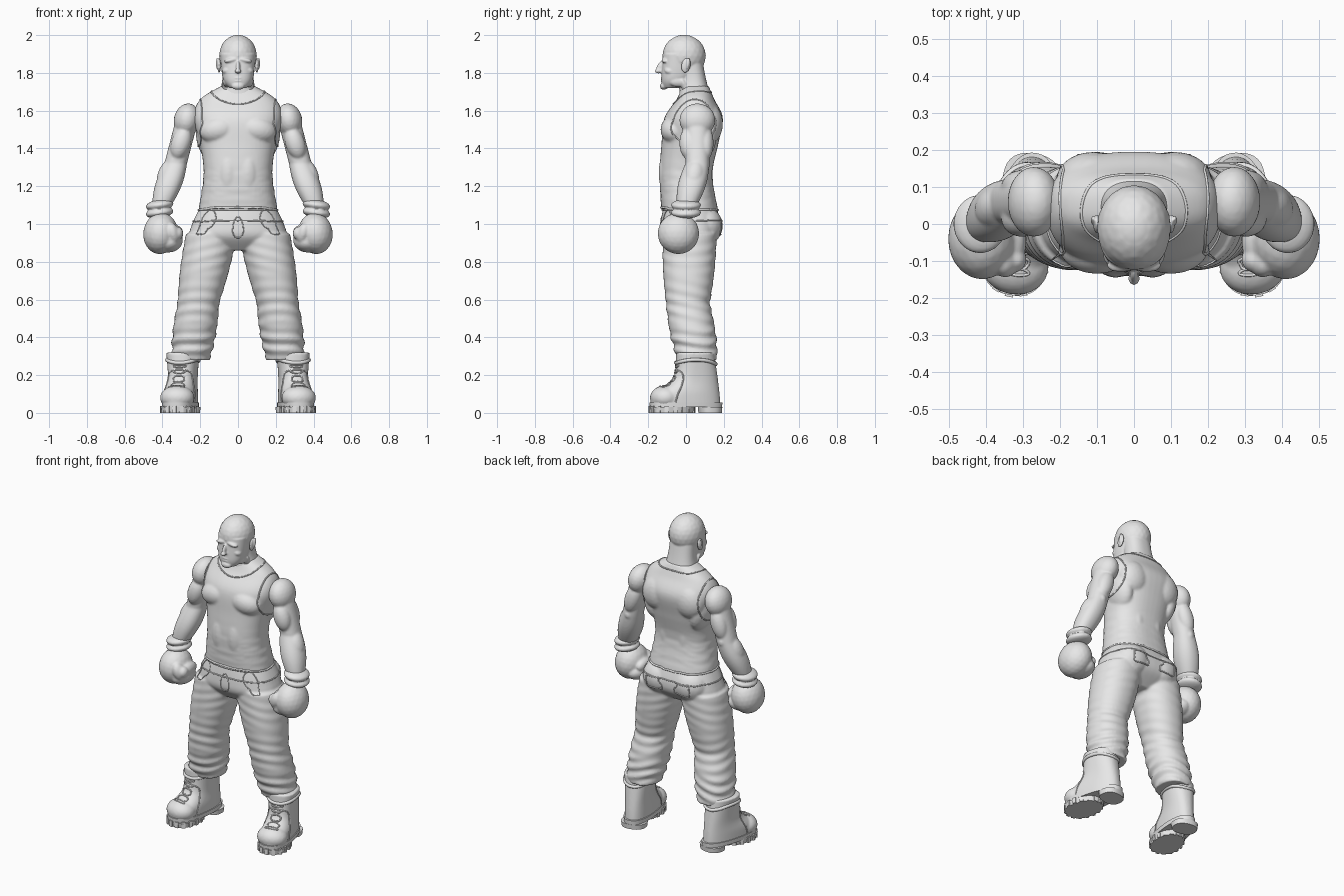
import bpy
import bmesh
from math import sin, cos, pi, radians, exp, copysign
from mathutils import Vector, Matrix, Euler

if "Cube" in bpy.data.objects:
    bpy.data.objects.remove(bpy.data.objects["Cube"])

clay = bpy.data.materials.new("clay_grey")
clay.use_nodes = True
clay.diffuse_color = (0.8, 0.8, 0.8, 1)
clay.node_tree.nodes["Principled BSDF"].inputs["Base Color"].default_value = clay.diffuse_color


def spline(rows, steps=8):
    """Smoothly interpolate rows of numbers."""
    out = []
    last = len(rows) - 1
    for i in range(last):
        quad = (rows[max(i - 1, 0)], rows[i], rows[i + 1], rows[min(i + 2, last)])
        for k in range(steps):
            t = k / steps
            out.append([b + t / 2 * (c - a + t * (2 * a - 5 * b + 4 * c - d + t * (3 * (b - c) + d - a)))
                        for a, b, c, d in zip(*quad)])
    return out + [rows[last]]


def oval(power, count=48):
    """Angles and points of a unit oval; a higher power is squarer."""
    for j in range(count):
        angle = 2 * pi * j / count
        c, s = cos(angle), sin(angle)
        yield angle, copysign(abs(c) ** (2 / power), c), copysign(abs(s) ** (2 / power), s)


def tube(bm, sections, power, fold):
    """Closed skin through level ovals: x, y, z, half width, half depth."""
    rings = []
    for x, y, z, wide, deep in sections:
        ring = []
        for angle, px, py in oval(power):
            swell = 1 + (fold(angle, z) if fold else 0)
            ring.append(bm.verts.new((x + wide * swell * px, y + deep * swell * py, z)))
        rings.append(ring)
    for low, high in zip(rings, rings[1:]):
        for j in range(len(low)):
            bm.faces.new((low[j - 1], low[j], high[j], high[j - 1]))
    bm.faces.new(rings[0])
    bm.faces.new(rings[-1])


def loft(bm, rows, power=2.4, fold=None, steps=8):
    """Body on the centre line: y, z, half width, half depth."""
    tube(bm, [(0, *row) for row in spline(rows, steps)], power, fold)


def limb(bm, start, end, start_radius, end_radius, belly, fold=None, steps=30):
    """Limb between two joints, swelling in the middle."""
    sections = []
    for i in range(steps + 1):
        t = i / steps
        radius = start_radius + (end_radius - start_radius) * t + belly * sin(pi * t)
        sections.append((*start.lerp(end, t), radius, radius * 1.05))
    tube(bm, sections, 2.2, fold)


def ball(bm, centre, radii, nod=0, splay=0):
    turn = Euler((radians(nod), radians(splay), 0))
    matrix = Matrix.LocRotScale(Vector(centre), turn, Vector(radii))
    bmesh.ops.create_icosphere(bm, subdivisions=3, radius=1, matrix=matrix)


def finish(name, bm, voxel=None, soften=3):
    """Mirror the half body, fuse its masses and soften them."""
    bmesh.ops.recalc_face_normals(bm, faces=bm.faces)
    mesh = bpy.data.meshes.new(name)
    bm.to_mesh(mesh)
    bm.free()
    mesh.shade_smooth()
    mesh.set_sharp_from_angle(angle=radians(40))
    mesh.materials.append(clay)
    obj = bpy.data.objects.new(name, mesh)
    bpy.context.collection.objects.link(obj)
    obj.modifiers.new("mirror", "MIRROR").use_mirror_merge = False
    if voxel:
        fuse = obj.modifiers.new("fuse", "REMESH")
        fuse.mode = "VOXEL"
        fuse.voxel_size = voxel
        fuse.use_smooth_shade = True
        smooth = obj.modifiers.new("smooth", "SMOOTH")
        smooth.iterations = soften
    return obj


def seam(name, target, centre, radii, tilt=(0, 0), power=2, thick=.004, place=Matrix()):
    """Raised oval seam on both sides, laid onto the surface of the target."""
    bpy.context.view_layer.update()
    surface = target.evaluated_get(bpy.context.evaluated_depsgraph_get())
    turn = Euler((radians(tilt[0]), radians(tilt[1]), 0)).to_matrix()
    curve = bpy.data.curves.new(name, "CURVE")
    curve.dimensions = "3D"
    curve.bevel_depth = thick
    curve.bevel_resolution = 2
    for side in (1, -1):
        line = curve.splines.new("POLY")
        line.use_cyclic_u = True
        path = [place @ (Vector(centre) + turn @ Vector((radii[0] * px, radii[1] * py, 0)))
                for angle, px, py in oval(power)]
        line.points.add(len(path) - 1)
        for dot, spot in zip(line.points, path):
            spot.x *= side
            dot.co = (*surface.closest_point_on_mesh(spot)[1], 1)
    curve.materials.append(clay)
    bpy.context.collection.objects.link(bpy.data.objects.new(name, curve))


def crease(z, height, spread, depth, phase):
    """Cloth fold that fades out away from one height."""
    return depth * exp(-((z - height) / spread) ** 2) * sin(100 * z + phase)


# Joints of the left side
shoulder = Vector((.26, .06, 1.59))
elbow = Vector((.33, .06, 1.32))
wrist = Vector((.41, 0, 1.08))
fist = Vector((.41, -.04, .95))
hip = Vector((.14, .02, .95))
knee = Vector((.21, .01, .58))
ankle = Vector((.25, .06, .28))
forward = Vector((0, -1, 0))
outward = Vector((1, 0, 0))

# Head, neck and face
bm = bmesh.new()
ball(bm, (0, -.01, 1.89), (.1, .115, .112))
loft(bm, [(-.08, 1.72, .045, .04), (-.05, 1.77, .08, .08), (-.02, 1.9, .095, .1)])
loft(bm, [(.05, 1.6, .12, .1), (.04, 1.75, .085, .07), (.02, 1.85, .08, .07)])
ball(bm, (0, -.135, 1.83), (.011, .02, .036), nod=-22)
ball(bm, (0, -.147, 1.81), (.016, .018, .013))
ball(bm, (.035, -.112, 1.868), (.04, .018, .012), splay=12)
ball(bm, (.035, -.104, 1.845), (.014, .012, .01))
ball(bm, (.055, -.085, 1.815), (.03, .03, .02), splay=25)
ball(bm, (.06, -.04, 1.755), (.022, .05, .03))
ball(bm, (0, -.118, 1.73), (.034, .02, .02))
for lip in (1.772, 1.757):
    ball(bm, (0, -.121, lip), (.028, .013, .006))
ball(bm, (.05, .01, 1.7), (.022, .022, .08), nod=25, splay=25)
finish("head_and_neck", bm, voxel=.005)

# Ears with a raised rim
bm = bmesh.new()
ball(bm, (.1, 0, 1.84), (.01, .025, .04), nod=-12)
ball(bm, (.11, .01, 1.85), (.007, .01, .03), nod=-12)
finish("ears", bm, voxel=.004)


# Tank top with chest, back and belly muscles
def shirt_fold(angle, z):
    return crease(z, 1.2, .1, .014, 3 * cos(angle) + 2 * sin(3 * angle))


bm = bmesh.new()
loft(bm, [(.02, 1.07, .21, .15), (0, 1.26, .182, .14), (.02, 1.42, .2, .15), (.04, 1.56, .235, .155),
          (.05, 1.66, .2, .1), (.05, 1.73, .09, .07)], fold=shirt_fold)
ball(bm, (.1, -.06, 1.5), (.105, .075, .075), splay=12)
ball(bm, (.11, .12, 1.53), (.1, .075, .11), splay=-10)
ball(bm, (.16, .06, 1.45), (.06, .1, .12), splay=12)
ball(bm, (.05, -.09, 1.27), (.06, .055, .13))
ball(bm, (.06, .09, 1.28), (.05, .05, .15))
tank_top = finish("tank_top", bm, voxel=.008)
seam("neckline", tank_top, (0, .04, 1.68), (.13, .13), tilt=(14, 0))
seam("armholes", tank_top, (.21, .04, 1.54), (.13, .13), tilt=(0, 90))
seam("shirt_hem", tank_top, (0, 0, 1.08), (.3, .3), thick=.006)

# Bare arms
bm = bmesh.new()
limb(bm, shoulder, elbow, .06, .06, 0)
limb(bm, elbow, wrist, .06, .045, .018)
ball(bm, elbow, (.058, .06, .06))
ball(bm, shoulder.lerp(elbow, .15), (.07, .095, .09), splay=-12)
ball(bm, shoulder.lerp(elbow, .6) + forward * .045, (.052, .05, .09), splay=-18)
ball(bm, shoulder.lerp(elbow, .6) - forward * .04, (.05, .046, .1), splay=-18)
ball(bm, elbow.lerp(wrist, .25) + outward * .025, (.05, .055, .09), nod=-12, splay=-20)
ball(bm, elbow - forward * .045, (.026, .024, .03))
finish("arms", bm, voxel=.007)

# Boxing gloves: fist, curled fingers, thumb and padded cuff
bm = bmesh.new()
ball(bm, fist, (.092, .11, .11), splay=-8)
ball(bm, fist - outward * .05 + Vector((0, 0, -.045)), (.068, .09, .055), splay=15)
ball(bm, fist - outward * .09, (.03, .07, .04))
ball(bm, fist - outward * .065 + forward * .06, (.035, .043, .06), nod=15, splay=15)
ball(bm, fist - outward * .09 + forward * .055, (.03, .035, .035))
finish("gloves", bm, voxel=.007)
bm = bmesh.new()
for rise in (-.02, .02):
    ball(bm, wrist + Vector((.005, 0, rise)), (.074, .08, .03), splay=8)
finish("glove_cuffs", bm, voxel=.006)


# Jeans with folds at the hips, knees and ankles
def leg_fold(angle, z):
    return (crease(z, .36, .09, .06, 2 * cos(angle) + sin(2 * angle))
            + crease(z, .56, .12, .03, 3 * sin(angle)) + crease(z, .84, .1, .015, 4 * cos(angle)))


bm = bmesh.new()
loft(bm, [(.02, 1.09, .2, .14), (.025, 1, .243, .16), (.02, .93, .25, .15), (.01, .86, .14, .08)])
limb(bm, hip, knee, .135, .11, .008, fold=leg_fold)
limb(bm, knee, ankle, .11, .1, .01, fold=leg_fold)
ball(bm, (.105, .105, .99), (.11, .09, .1))
jeans = finish("jeans", bm, voxel=.008)
seam("waistband", jeans, (0, 0, 1.04), (.3, .3))
seam("fly", jeans, (0, -.2, .97), (.03, .08), tilt=(90, 0), thick=.003)
seam("front_pockets", jeans, (.2, -.16, 1.04), (.07, .06), tilt=(90, 0), thick=.003)
seam("back_pockets", jeans, (.11, .25, .97), (.065, .06), tilt=(90, 0), power=6)

# Boots: turned outward, wider at the toe
stance = Matrix.Translation((.3, 0, 0)) @ Matrix.Rotation(radians(11), 4, "Z")


def shoe(name, bm, voxel=None):
    for v in bm.verts:
        v.co.x *= 1 - .6 * v.co.y
    bm.transform(stance)
    return finish(name, bm, voxel)


bm = bmesh.new()
loft(bm, [(0, .03, .083, .185), (0, .1, .083, .18), (.05, .18, .077, .12), (.05, .32, .088, .1)])
ball(bm, (0, -.11, .08), (.086, .083, .066))
boots = shoe("boots", bm, voxel=.007)

# Soles with a raised heel and tread lugs
bm = bmesh.new()
loft(bm, [(0, .03, .087, .193), (0, .056, .088, .195)], steps=1)
loft(bm, [(-.075, 0, .08, .115), (-.075, .03, .086, .12)], steps=1)
loft(bm, [(.13, 0, .08, .06), (.13, .03, .084, .063)], steps=1)
for angle, px, py in oval(2, count=16):
    spot = Matrix.Translation((.08 * px, .115 * py - .075, .018)) @ Matrix.Rotation(angle, 4, "Z")
    bmesh.ops.create_cube(bm, size=.02, matrix=spot @ Matrix.Diagonal((1, 1, 1.8, 1)))
shoe("soles", bm)

# Boot trim and laces
seam("boot_collars", boots, (0, .05, .27), (.2, .2), thick=.01, place=stance)
seam("toe_caps", boots, (0, -.07, .08), (.15, .15), tilt=(75, 0), place=stance)
for row in range(5):
    lace_centre = (0, row * .015 - .13, row * .025 + .15)
    seam("lace", boots, lace_centre, (.045, .012), tilt=(30, 0), place=stance)
